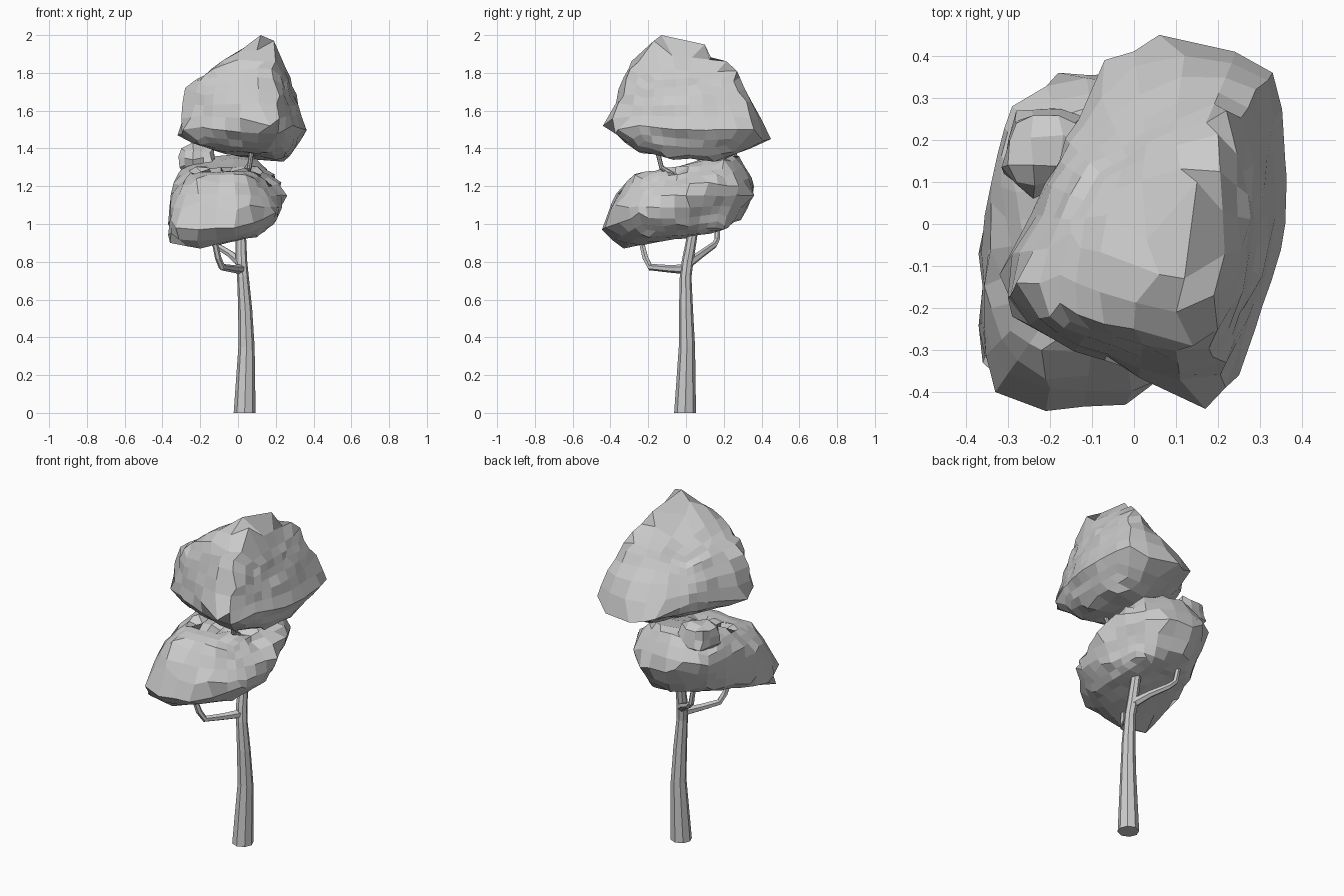
import bpy, bmesh, random
from mathutils import Vector, Quaternion
from mathutils.bvhtree import BVHTree
from math import cos, sin, tau

random.seed(4)


def finish(name, bm):
    bmesh.ops.recalc_face_normals(bm, faces=bm.faces)
    me = bpy.data.meshes.new(name)
    bm.to_mesh(me)
    bm.free()
    ob = bpy.data.objects.new(name, me)
    bpy.context.collection.objects.link(ob)
    return ob


def limb(name, path, sides):
    """Tapered tube through (x, y, z, radius) stations."""
    bm = bmesh.new()
    pts = [Vector(p[:3]) for p in path]
    q, old, rings = Quaternion(), Vector((0, 0, 1)), []
    for i, p in enumerate(pts):
        t = (pts[min(i + 1, len(pts) - 1)] - pts[max(i - 1, 0)]).normalized()
        if i == 0 and p.z == 0:
            t = Vector((0, 0, 1))
        q = old.rotation_difference(t) @ q
        old = t
        r = path[i][3]
        rings.append([bm.verts.new(p + q @ Vector((r * cos(tau * k / sides), r * sin(tau * k / sides), 0)))
                      for k in range(sides)])
    for a, b in zip(rings, rings[1:]):
        for k in range(sides):
            n = (k + 1) % sides
            bm.faces.new((a[k], a[n], b[n], b[k]))
    bm.faces.new(rings[0])
    bm.faces.new(rings[-1])
    return finish(name, bm)


def crown(name, centre, points, dents=(), cuts=6):
    """Faceted quad foliage: a gridded cube wrapped onto a hull of key points."""
    hull = bmesh.new()
    for p in points:
        hull.verts.new(p)
    bmesh.ops.convex_hull(hull, input=hull.verts)
    tree = BVHTree.FromBMesh(hull)
    c = Vector(centre)
    bm = bmesh.new()
    bmesh.ops.create_cube(bm, size=2)
    bmesh.ops.subdivide_edges(bm, edges=bm.edges[:], cuts=cuts, use_grid_fill=True)
    for v in bm.verts:
        d = Vector((v.co.x, v.co.y, v.co.z * 0.8)).normalized()
        hit = tree.ray_cast(c + d * 3, -d)[0]
        v.co = hit + d * random.uniform(-0.004, 0.014)
    # snap the best aligned free vertex to every key corner and dent
    free = set(bm.verts)
    for p in list(points) + list(dents):
        d = (Vector(p) - c).normalized()
        v = max(free, key=lambda v: (v.co - c).normalized().dot(d))
        if (v.co - Vector(p)).length < 0.11:
            v.co = p
            free.remove(v)
    hull.free()
    return finish(name, bm)


# trunk, rising through the lower foliage into the upper one
limb("trunk", [(.035, -.005, 0, .058), (.045, .005, .35, .043), (.038, 0, .55, .037),
               (.026, -.002, .72, .031), (.018, .008, .8, .031), (.015, .035, .95, .027),
               (.02, .03, 1.15, .022), (.045, -.06, 1.255, .016), (.06, -.13, 1.3, .013),
               (.075, -.155, 1.4, .012), (.075, -.15, 1.5, .012)], 8)

# side branches
limb("front_branch", [(.02, 0, .76, .026), (-.03, -.09, .763, .02), (-.085, -.19, .772, .018),
                      (-.105, -.215, .82, .017), (-.135, -.25, .96, .014)], 6)
limb("back_branch", [(.02, .01, .79, .026), (-.04, .08, .84, .02), (-.12, .15, .89, .017),
                     (-.15, .165, .92, .016), (-.17, .17, 1.02, .014)], 6)

# lower foliage
crown("lower_foliage", (-.06, -.02, 1.12), [
    (-.21, -.445, .97), (-.02, -.43, .98), (-.33, -.4, .98), (-.36, -.33, .9), (-.2, -.33, .87),
    (-.2, -.39, 1.12), (.06, -.37, 1.1), (-.22, -.3, 1.24), (.04, -.27, 1.26), (-.34, -.2, 1.17),
    (.2, -.25, 1.06), (.26, 0, 1.15), (.23, .12, 1.22), (.19, -.05, 1.0), (.1, -.2, .93),
    (.1, .2, 1.34), (0, .24, 1.37), (-.1, .28, 1.36), (-.2, .2, 1.35), (-.3, .14, 1.29),
    (-.29, .28, 1.23), (-.18, .36, 1.2), (.05, .36, 1.15), (.15, .28, 1.2), (-.1, .29, 1.02),
    (.08, .2, .97), (-.34, .05, 1.22), (-.37, -.07, 1.0), (-.28, .14, 1.02)],
    [(.04, -.06, 1.26), (-.06, -.08, 1.26), (.12, -.05, 1.23), (-.16, -.08, 1.24)])
crown("lower_foliage_tuft", (-.21, .17, 1.33), [
    (-.31, .12, 1.3), (-.3, .14, 1.4), (-.28, .24, 1.41), (-.24, .14, 1.43), (-.14, .24, 1.42),
    (-.13, .14, 1.4), (-.24, .06, 1.34), (-.12, .08, 1.3), (-.28, .27, 1.3), (-.12, .28, 1.32),
    (-.22, .17, 1.24)], cuts=2)

# upper foliage
crown("upper_foliage", (.06, -.02, 1.6), [
    (.12, -.13, 2.0), (.06, -.12, 1.95), (.19, -.17, 1.97), (.15, .1, 1.95), (.22, .27, 1.81),
    (0, -.25, 1.87), (.14, -.29, 1.86), (-.2, -.22, 1.76), (-.28, -.14, 1.72), (-.15, -.02, 1.79),
    (-.32, -.12, 1.47), (-.29, -.22, 1.5), (.17, -.44, 1.52), (.25, -.36, 1.5), (.22, -.33, 1.68),
    (.28, .05, 1.74), (.36, 0, 1.5), (.36, .15, 1.5), (.33, .36, 1.5), (.29, .32, 1.65),
    (.06, .45, 1.45), (.24, .41, 1.44), (-.07, .39, 1.48), (.24, -.1, 1.35), (.24, .15, 1.33),
    (-.05, 0, 1.37), (.1, .2, 1.34), (-.2, -.2, 1.42), (.15, -.25, 1.38)],
    [(.1, -.21, 1.92), (.03, -.04, 1.91)])
